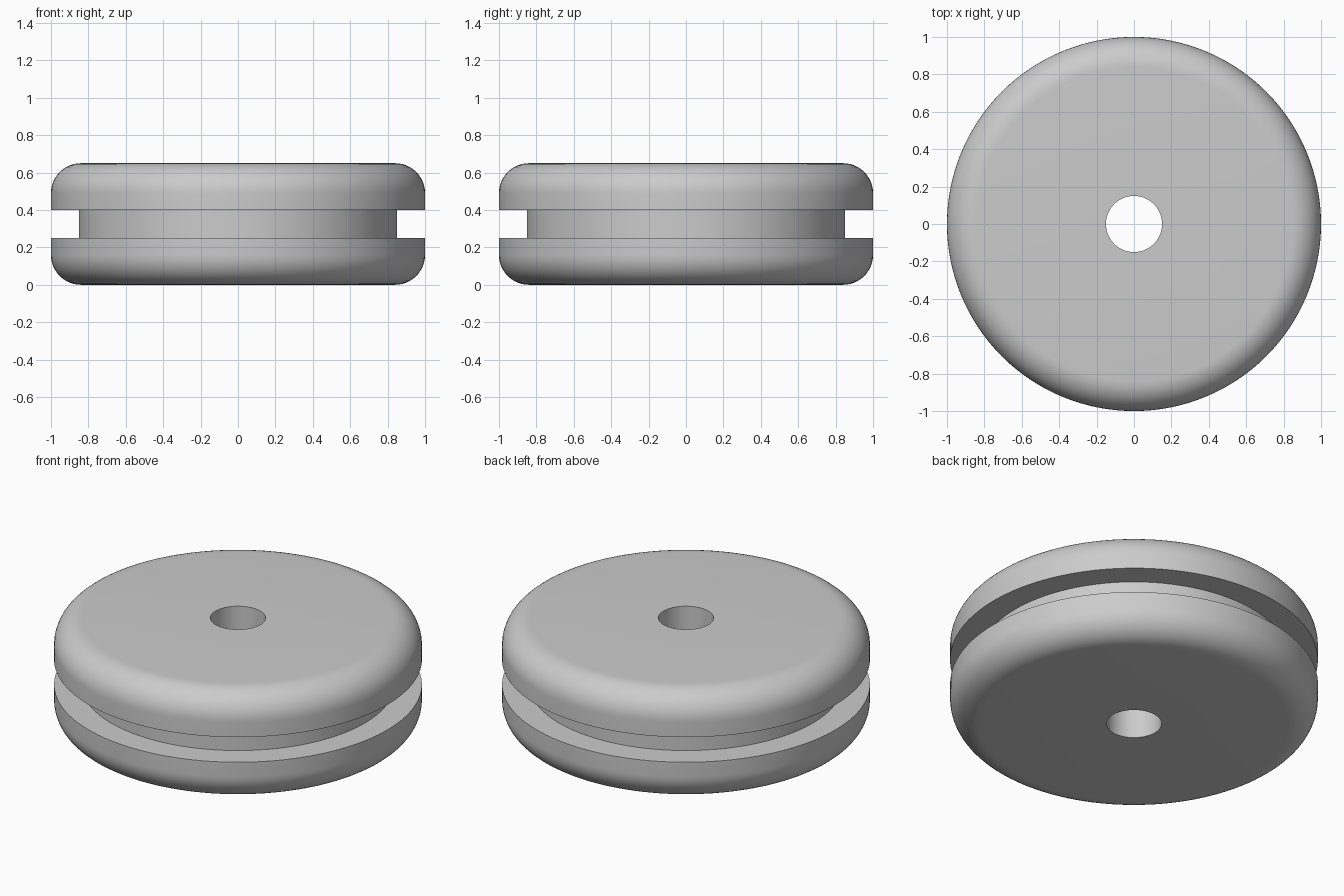
import bpy, bmesh
from math import sin, cos, pi, radians

cube = bpy.data.objects.get("Cube")
if cube:
    bpy.data.objects.remove(cube, do_unlink=True)

HEIGHT, RIM, GROOVE, BORE, FILLET = 0.65, 1.0, 0.85, 0.15, 0.16
GROOVE_LOW, GROOVE_HIGH = 0.25, 0.40
STEPS, SEGMENTS = 12, 128

grey = bpy.data.materials.new("light_grey")
grey.use_nodes = True
colour = (0.6, 0.6, 0.6, 1)
grey.diffuse_color = colour
grey.node_tree.nodes["Principled BSDF"].inputs["Base Color"].default_value = colour

# Lower half of the section: bore, rounded rim, groove floor
lower = [(BORE, 0)]
for i in range(STEPS + 1):
    a = i / STEPS * pi / 2
    lower.append((RIM - FILLET + FILLET * sin(a), FILLET - FILLET * cos(a)))
lower += [(RIM, GROOVE_LOW), (GROOVE, GROOVE_LOW)]

# Upper half mirrors the lower one
upper = [(r, HEIGHT - z) for r, z in reversed(lower)]
section = lower + upper

# Revolve the closed section around the vertical axis
bm = bmesh.new()
verts = [bm.verts.new((r, 0, z)) for r, z in section]
edges = [bm.edges.new((v, verts[i - 1])) for i, v in enumerate(verts)]
bmesh.ops.spin(bm, geom=verts + edges, cent=(0, 0, 0), axis=(0, 0, 1),
               angle=2 * pi, steps=SEGMENTS, use_merge=True)
bmesh.ops.remove_doubles(bm, verts=bm.verts[:], dist=0.0001)
bmesh.ops.recalc_face_normals(bm, faces=bm.faces[:])

mesh = bpy.data.meshes.new("grooved_wheel")
bm.to_mesh(mesh)
bm.free()
mesh.materials.append(grey)
wheel = bpy.data.objects.new("grooved_wheel", mesh)
bpy.context.collection.objects.link(wheel)

# Smooth the curves, keep the groove and bore edges crisp
bpy.ops.object.select_all(action="DESELECT")
wheel.select_set(True)
bpy.context.view_layer.objects.active = wheel
bpy.ops.object.shade_smooth_by_angle(angle=radians(30))
